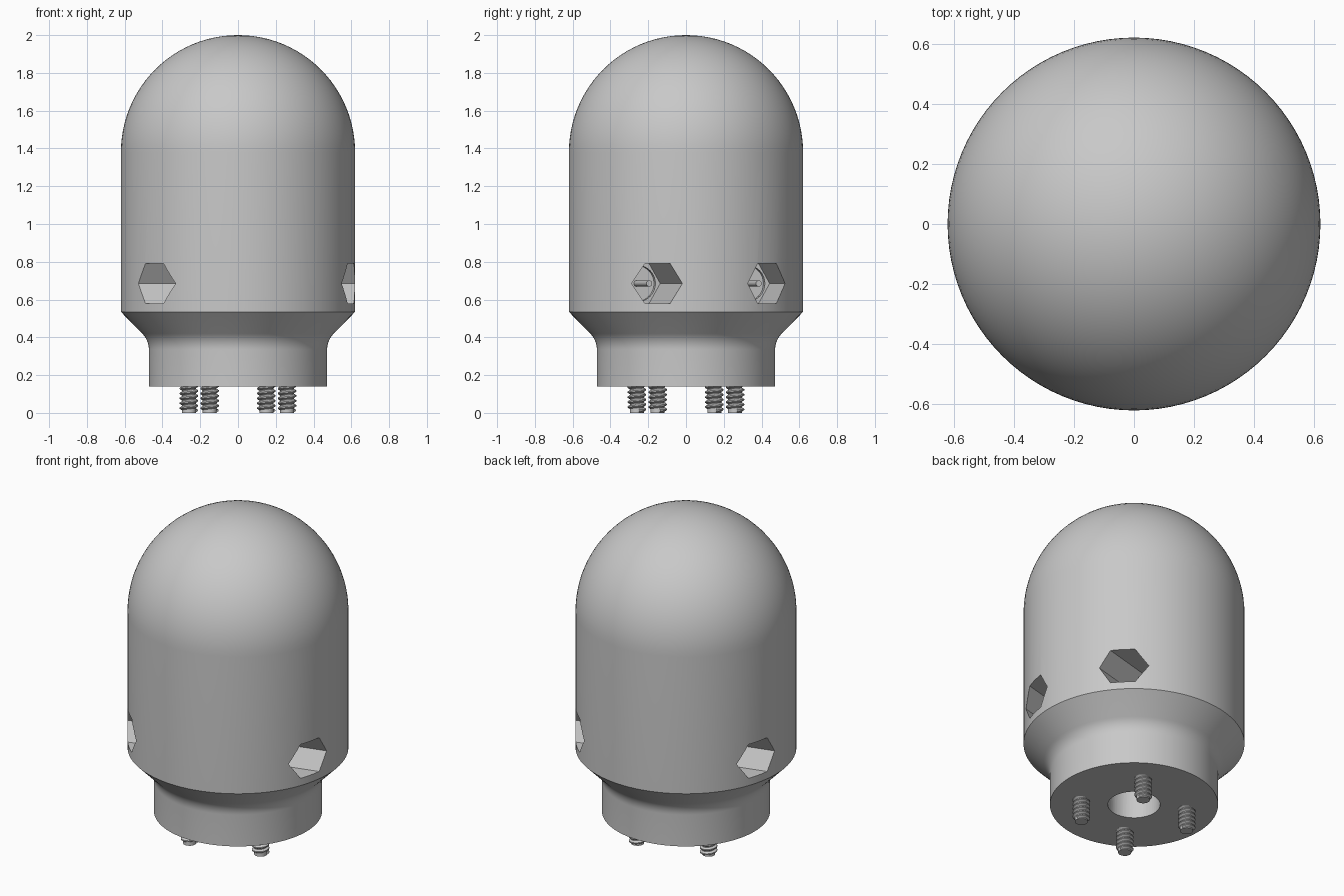
import bpy, bmesh
from math import sin, cos, pi, radians
from mathutils import Matrix

if "Cube" in bpy.data.objects:
    bpy.data.objects.remove(bpy.data.objects["Cube"])

# Everything is laid out square, then turned slightly about z
TURN = Matrix.Rotation(radians(15), 4, "Z")

grey = bpy.data.materials.new("plain grey")
grey.use_nodes = True
grey.diffuse_color = (0.58, 0.58, 0.58, 1)
grey.node_tree.nodes["Principled BSDF"].inputs["Base Color"].default_value = grey.diffuse_color


def make_object(name, bm, matrix=TURN):
    bmesh.ops.recalc_face_normals(bm, faces=bm.faces)
    mesh = bpy.data.meshes.new(name)
    bm.to_mesh(mesh)
    bm.free()
    mesh.materials.append(grey)
    obj = bpy.data.objects.new(name, mesh)
    obj.matrix_world = matrix
    bpy.context.collection.objects.link(obj)
    return obj


def activate(obj):
    bpy.ops.object.select_all(action="DESELECT")
    obj.select_set(True)
    bpy.context.view_layer.objects.active = obj


def lathe(name, profile, steps):
    """Closed solid turned about z from (radius, height) points on the axis at both ends."""
    bm = bmesh.new()
    verts = [bm.verts.new((r, 0, z)) for r, z in profile]
    edges = [bm.edges.new(pair) for pair in zip(verts, verts[1:])]
    bmesh.ops.spin(bm, geom=verts + edges, cent=(0, 0, 0), axis=(0, 0, 1),
                   angle=2 * pi, steps=steps)
    bmesh.ops.remove_doubles(bm, verts=bm.verts, dist=1e-4)
    return make_object(name, bm)


def prism_x(name, sides, radius, x0, x1, y, z):
    """Regular prism along x with a corner pointing sideways."""
    bm = bmesh.new()
    rings = [[bm.verts.new((x, y + radius * cos(2 * pi * k / sides),
                            z + radius * sin(2 * pi * k / sides)))
              for k in range(sides)] for x in (x0, x1)]
    for ring in rings:
        bm.faces.new(ring)
    for k in range(sides):
        j = (k + 1) % sides
        bm.faces.new((rings[0][k], rings[0][j], rings[1][j], rings[1][k]))
    return make_object(name, bm)


# Domed body with a filleted flare above a narrower neck
R, NECK, BASE, DOME = 0.62, 0.472, 0.14, 1.38
FILLET = 0.12
profile = [(0, BASE), (NECK, BASE)]
profile += [(NECK + FILLET * (1 - cos(a)), 0.335 + FILLET * sin(a))
            for a in (k * pi / 32 for k in range(9))]
profile += [(R, 0.535)]
profile += [(R * cos(a), DOME + R * sin(a)) for a in (k * pi / 48 for k in range(24))]
profile += [(0, DOME + R)]
body = lathe("domed_body", profile, 96)

# Cutters: central bore and four hexagonal access pockets with round ends
HOLE_Z, HOLE_Y = 0.685, 0.3
cutters = [lathe("bore_cutter", [(0, 0.1), (0.147, 0.1), (0.147, 0.6), (0, 0.6)], 48)]
for sx in (-1, 1):
    for sy in (-1, 1):
        y = sy * HOLE_Y
        cutters.append(prism_x("hex_pocket_cutter", 6, 0.121, sx * 0.14, sx * 0.8, y, HOLE_Z))
        cutters.append(prism_x("round_pocket_cutter", 32, 0.095, sx * 0.11, sx * 0.2, y, HOLE_Z))

activate(body)
for cutter in cutters:
    mod = body.modifiers.new("cut", "BOOLEAN")
    mod.operation = "DIFFERENCE"
    mod.solver = "EXACT"
    mod.object = cutter
    bpy.ops.object.modifier_apply(modifier=mod.name)
for cutter in cutters:
    bpy.data.objects.remove(cutter)
bpy.ops.object.shade_smooth_by_angle(angle=radians(25))

# Slim bolt in each pocket
for sx in (-1, 1):
    for sy in (-1, 1):
        bolt = prism_x("pocket_bolt", 16, 0.016, sx * 0.09, sx * 0.37, sy * HOLE_Y, HOLE_Z)
        activate(bolt)
        bpy.ops.object.shade_smooth_by_angle(angle=radians(40))

# Threaded studs under the base
ROOT, CREST, PITCH = 0.037, 0.049, 0.026
for sx in (-1, 1):
    for sy in (-1, 1):
        place = TURN @ Matrix.Translation((sx * 0.212, sy * 0.212, 0))
        bm = bmesh.new()
        bmesh.ops.create_cone(bm, cap_ends=True, segments=24, radius1=ROOT, radius2=ROOT,
                              depth=0.19, matrix=Matrix.Translation((0, 0, 0.095)))
        core = make_object("stud_core", bm, place)
        activate(core)
        bpy.ops.object.shade_smooth_by_angle(angle=radians(40))

        # One thread tooth swept up a helix
        bm = bmesh.new()
        tooth = [(ROOT, 0), (CREST, 0.3), (CREST, 0.55), (ROOT, 0.85)]
        verts = [bm.verts.new((r, 0, 0.002 + t * PITCH)) for r, t in tooth]
        for pair in zip(verts, verts[1:]):
            bm.edges.new(pair)
        thread = make_object("stud_thread", bm, place)
        activate(thread)
        screw = thread.modifiers.new("thread", "SCREW")
        screw.steps = screw.render_steps = 24
        screw.screw_offset = PITCH
        screw.iterations = 6
        screw.use_normal_calculate = True
        bpy.ops.object.modifier_apply(modifier=screw.name)
        bpy.ops.object.shade_smooth_by_angle(angle=radians(25))
